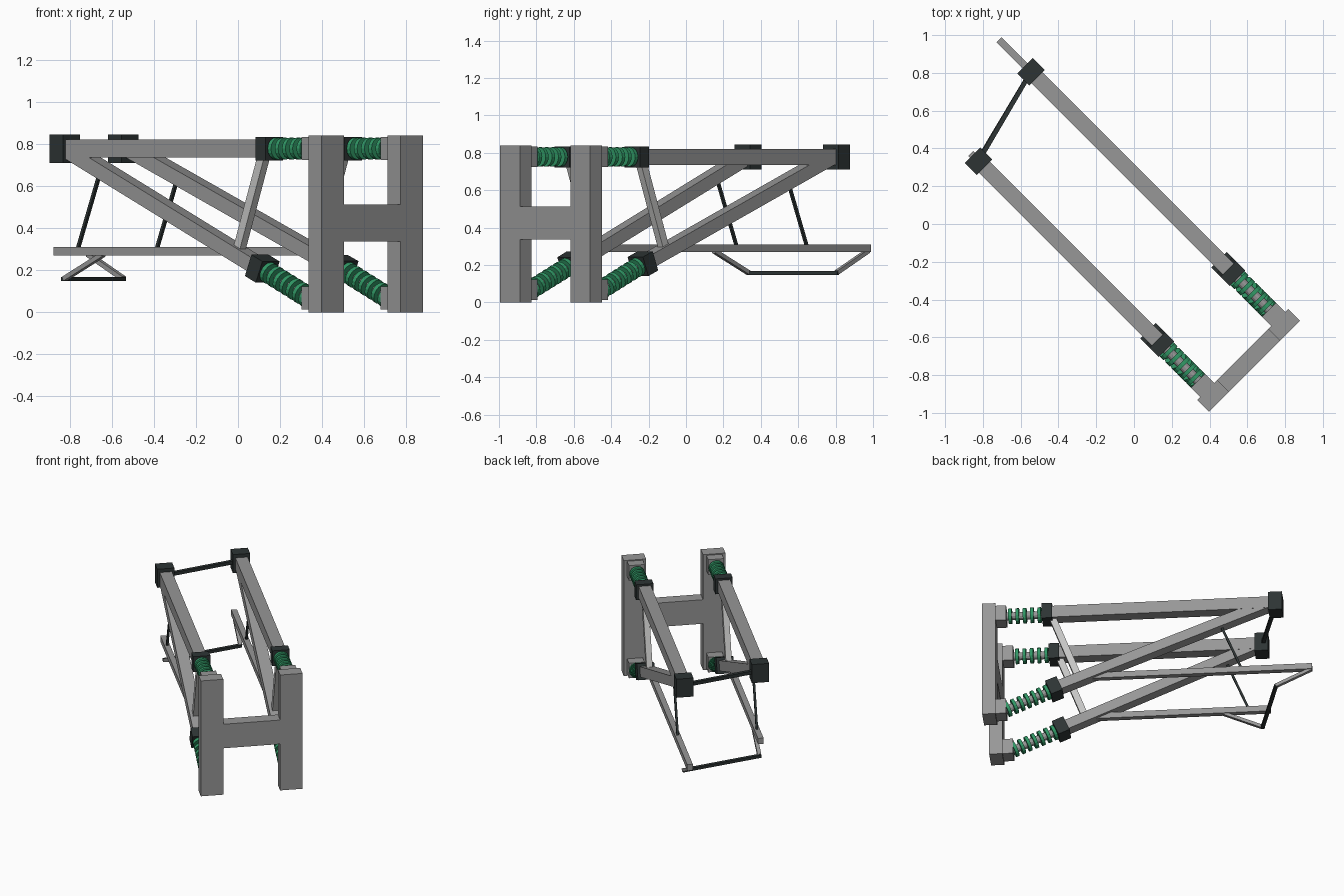
import bpy, bmesh, math
from mathutils import Vector, Matrix

if "Cube" in bpy.data.objects:
    bpy.data.objects.remove(bpy.data.objects["Cube"])

R2 = math.sqrt(0.5)


def material(name, rgb):
    m = bpy.data.materials.new(name)
    m.diffuse_color = (*rgb, 1)
    m.use_nodes = True
    m.node_tree.nodes["Principled BSDF"].inputs["Base Color"].default_value = m.diffuse_color
    return m


GREY = material("steel grey", (0.31, 0.31, 0.31))
PALE = material("pale grey", (0.56, 0.56, 0.55))
DARK = material("charcoal", (0.026, 0.034, 0.034))
GREEN = material("spring green", (0.03, 0.31, 0.13))


def P(u, w, z):
    """u runs along the arms, w across them; the model stands diagonally."""
    return Vector(((w - u) * R2, (w + u) * R2, z))


def frame(p, q):
    d = (q - p).normalized()
    side = d.cross(Vector((0, 0, 1))).normalized()
    m = Matrix((side, d.cross(side) * -1, d * -1)).transposed().to_4x4()
    if m.determinant() < 0:
        m = Matrix((side, d.cross(side), d)).transposed().to_4x4()
    m.translation = (p + q) / 2
    return m


def finish(name, bm, mat):
    bmesh.ops.recalc_face_normals(bm, faces=bm.faces)
    me = bpy.data.meshes.new(name)
    bm.to_mesh(me)
    bm.free()
    me.materials.append(mat)
    ob = bpy.data.objects.new(name, me)
    bpy.context.collection.objects.link(ob)
    return ob


def beam(name, p, q, width, height, mat):
    """Square-cut bar from p to q."""
    p, q = P(*p), P(*q)
    bm = bmesh.new()
    bmesh.ops.create_cube(bm, size=1, matrix=frame(p, q) @ Matrix.Diagonal((width, height, (q - p).length, 1)))
    return finish(name, bm, mat)


def rod(name, p, q, radius, mat, sides=8):
    p, q = P(*p), P(*q)
    bm = bmesh.new()
    bmesh.ops.create_cone(bm, cap_ends=True, segments=sides, radius1=radius, radius2=radius,
                          depth=(q - p).length, matrix=frame(p, q))
    return finish(name, bm, mat)


def spring(name, p, q, count):
    """Stack of green rings on a grey shaft."""
    rod(name + "_shaft", p, q, 0.026, GREY, 12)
    a, b = P(*p), P(*q)
    step = (b - a) / count
    bm = bmesh.new()
    for i in range(count):
        c = a + step * (i + 0.5)
        h = step * 0.23
        bmesh.ops.create_cone(bm, cap_ends=True, segments=16, radius1=0.052, radius2=0.052,
                              depth=(2 * h).length, matrix=frame(c - h, c + h))
    finish(name + "_rings", bm, GREEN)


TOP = 0.778
WL, WR = -0.347, 0.184
# side name, offset across, arm tip, end of diagonal, end of rail, foot strut start
SIDES = (("left", WL, 0.817, 0.80, 0.875, 0.56),
         ("right", WR, 0.955, 0.91, 1.195, 1.19))

for s, w, tip, diag, rail, foot in SIDES:
    # upright post with its two mounts
    beam(s + "_post", (-0.983, w, 0.42), (-0.896, w, 0.42), 0.15, 0.84, GREY)
    beam(s + "_upper_mount", (-0.9, w, TOP), (-0.827, w, TOP), 0.105, 0.11, GREY)
    beam(s + "_lower_mount", (-0.9, w, 0.068), (-0.827, w, 0.068), 0.105, 0.11, GREY)

    # upper arm: spring, collar, beam and tip block
    spring(s + "_upper_spring", (-0.827, w, TOP), (-0.585, w, TOP), 5)
    beam(s + "_upper_collar", (-0.59, w, TOP), (-0.522, w, TOP), 0.116, 0.112, DARK)
    beam(s + "_upper_arm", (-0.53, w, TOP), (tip, w, TOP), 0.082, 0.085, GREY)
    beam(s + "_tip_block", (tip - 0.045, w, TOP), (tip + 0.045, w, TOP), 0.115, 0.135, DARK)

    # diagonal arm: positions measured along its slope from the collar
    base = Vector((-0.51, w, 0.207))
    d = (Vector((diag, w, TOP)) - base).normalized()
    spring(s + "_lower_spring", (-0.84, w, 0.062), base - d * 0.03, 7)
    beam(s + "_lower_collar", base - d * 0.04, base + d * 0.04, 0.116, 0.11, DARK)
    beam(s + "_diagonal_arm", base, (diag, w, TOP), 0.08, 0.07, GREY)

    # pale brace between the arms
    beam(s + "_brace", (-0.522, w, 0.745), (-0.352, w, 0.29), 0.04, 0.045, PALE)

    # hanging lower rail, its cable and foot strut
    beam(s + "_rail", (-0.34, w, 0.29), (rail, w, 0.29), 0.038, 0.042, GREY)
    beam(s + "_cable", (0.59, w, 0.64), (0.73, w, 0.30), 0.015, 0.015, DARK)
    beam(s + "_foot_strut", (foot, w, 0.275), (tip, w, 0.16), 0.025, 0.022, GREY)

# cross members joining both sides
beam("post_crossbar", (-0.9395, WL, 0.425), (-0.9395, WR, 0.425), 0.087, 0.175, GREY)
beam("tip_crossbar", (0.817, WL, TOP), (0.955, WR, TOP), 0.024, 0.024, DARK)
beam("foot_bar", (0.82, WL - 0.008, 0.158), (0.958, WR + 0.008, 0.158), 0.024, 0.02, DARK)
